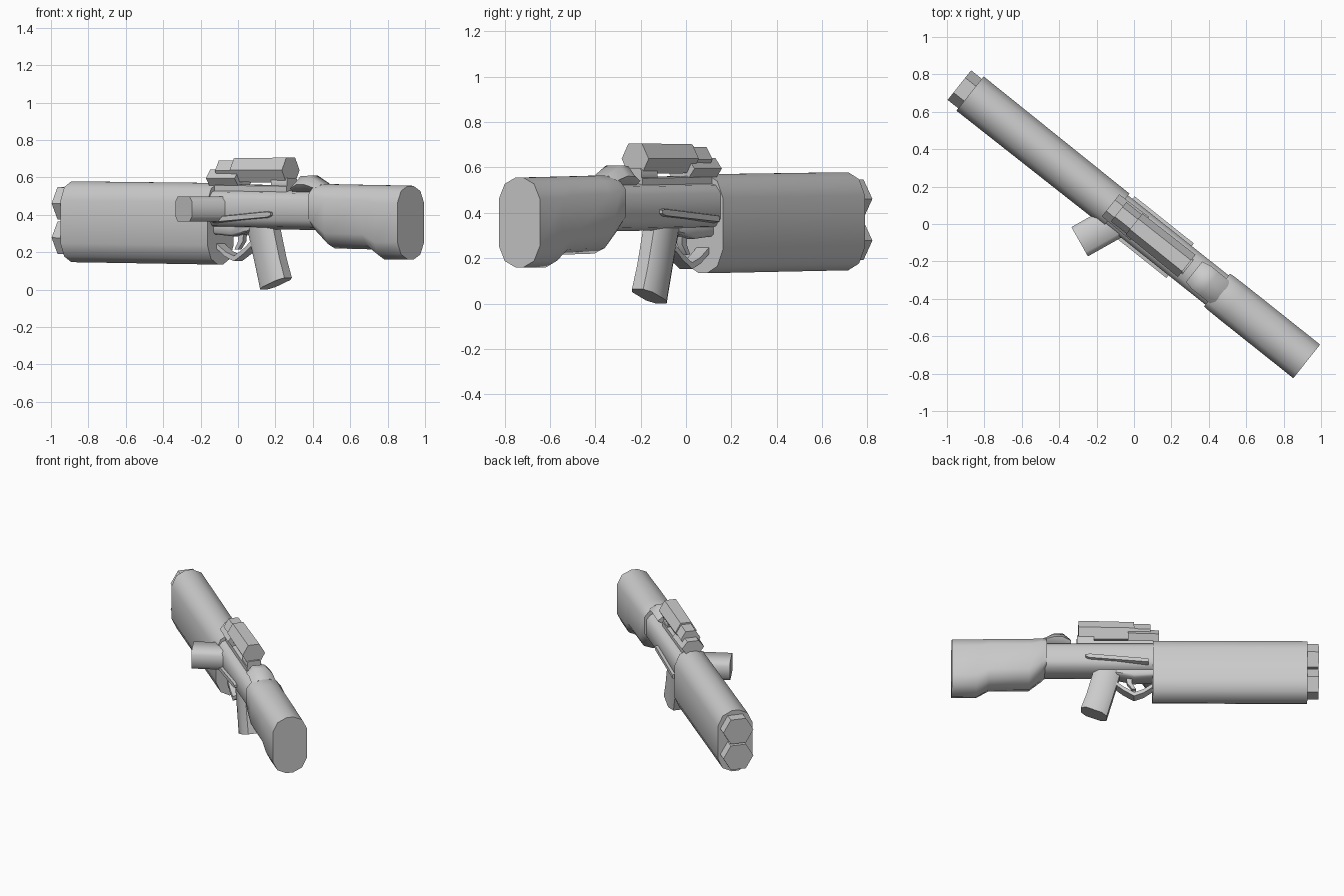
import bpy, bmesh, math
from mathutils import Vector

if "Cube" in bpy.data.objects:
    bpy.data.objects.remove(bpy.data.objects["Cube"])

ANG = math.radians(38.5)
U = Vector((math.cos(ANG), -math.sin(ANG), -0.012))   # along the weapon, muzzle to stock
V = Vector((math.sin(ANG), math.cos(ANG), 0))         # sideways


def place(p):
    return U * p[0] + V * p[1] + Vector((0, 0, p[2]))


def loft(name, rings, world=False):
    """Skin closed rings of equal point count and cap both ends."""
    bm = bmesh.new()
    vs = [[bm.verts.new(p if world else place(p)) for p in r] for r in rings]
    n = len(vs[0])
    for a, b in zip(vs, vs[1:]):
        for i in range(n):
            bm.faces.new((a[i], a[(i + 1) % n], b[(i + 1) % n], b[i]))
    bm.faces.new(vs[0])
    bm.faces.new(vs[-1])
    bmesh.ops.recalc_face_normals(bm, faces=bm.faces)
    me = bpy.data.meshes.new(name)
    bm.to_mesh(me)
    bm.free()
    ob = bpy.data.objects.new(name, me)
    bpy.context.collection.objects.link(ob)
    return ob


ROUND = [(.2, 1), (.72, .86), (1, .53)]
BOX = [(.78, 1), (1, .72)]
HEX = [(.5, 1), (1, 0)]


def section(s, top, bot, w, shape=ROUND, lean=0):
    """Symmetric cross-section at station s; lean shifts the bottom along s."""
    right = shape + [(a, -b) for a, b in reversed(shape) if b]
    pts = right + [(-a, b) for a, b in reversed(right)]
    m, h = (top + bot) / 2, (top - bot) / 2
    return [(s - lean * b, a * w, m + b * h)
            for i, (a, b) in enumerate(pts)]


def body(name, stations, shape=ROUND):
    return loft(name, [section(*st, shape) for st in stations])


# Barrel shroud and the two stacked muzzles
body("barrel_shroud", [(-1.12, .565, .133, .117), (-.12, .568, .132, .112)])
for name, z in (("upper_muzzle", .447), ("lower_muzzle", .263)):
    body(name, [(-1.193, z + .086, z - .086, .101), (-1.1, z + .086, z - .086, .101)], HEX)

# Receiver with lower housing
body("receiver", [(-.14, .535, .325, .1), (.6, .535, .325, .1)])
body("lower_housing", [(-.13, .37, .295, .06), (.0, .37, .285, .06), (.12, .37, .31, .055)], BOX)

# Stock
body("stock", [(.567, .562, .337, .112), (.6, .572, .30, .114), (.68, .571, .228, .115),
               (.94, .57, .226, .115), (1.02, .57, .172, .115), (1.18, .569, .174, .115)])

# Scope, its mounts and the rear sight
body("scope_body", [(0, .702, .575, .072), (.36, .71, .575, .076)], HEX)
body("scope_front", [(-.105, .688, .58, .066), (.02, .692, .58, .066)], HEX)
body("scope_front_mount", [(-.16, .64, .545, .075), (.04, .645, .545, .08)], HEX)
body("scope_rail", [(-.12, .562, .52, .05), (.37, .562, .52, .05)], BOX)
body("scope_rear_mount", [(.26, .60, .53, .045), (.37, .60, .53, .045)], BOX)
body("rear_sight", [(.41, .57, .52, .07), (.46, .612, .52, .08),
                    (.515, .615, .52, .08), (.6, .57, .52, .08)], HEX)

# Slanted side levers, one per side
for side, name in ((-1, "left_lever"), (1, "right_lever")):
    loft(name, [[(s, side * t, z + dz) for t, dz in
                 ((.085, -h), (.118, -h * .7), (.118, h * .7), (.085, h))]
                for s, z, h in ((-.09, .372, .018), (.29, .405, .02), (.315, .408, .01))])

# Pistol grip
OVAL = [(1, .55), (.6, 1), (-.6, 1), (-1, .55), (-1, -.55), (-.6, -1), (.6, -1), (1, -.55)]
loft("pistol_grip", [[(c + a * r, b * w, z + a * tilt) for a, b in OVAL]
                     for c, z, r, w, tilt in ((.26, .035, .083, .058, .032),
                                              (.225, .15, .083, .056, .02),
                                              (.165, .37, .09, .056, 0))])

# Trigger guard and trigger
GUARD = [(.13, .245), (.07, .195), (.0, .152), (-.06, .175), (-.13, .225)]
loft("trigger_guard", [[(s, -.035, z), (s, .035, z), (s, .035, z + .028), (s, -.035, z + .028)]
                       for s, z in GUARD])
loft("trigger", [[(s - r, -.015, z), (s - r, .015, z), (s + r, .015, z), (s + r, -.015, z)]
                 for s, z, r in ((.0, .215, .012), (.03, .26, .016), (.03, .31, .02))])

# Side handle sticking out at an angle
axis = Vector((-.87, -.49, 0))
across = Vector((.49, -.87, 0))
rings = []
for d in (-.02, .265):
    c = Vector((-.06, .035, .431)) + axis * d
    rings.append([c + across * (a * .09) + Vector((0, 0, b * .067))
                  for a, b in ((1, .6), (.72, 1), (-.72, 1), (-1, .6),
                               (-1, -.6), (-.72, -1), (.72, -1), (1, -.6))])
loft("side_handle", rings, world=True)

# Smooth shading with crisp edges
bpy.ops.object.select_all(action='SELECT')
bpy.context.view_layer.objects.active = bpy.data.objects["receiver"]
bpy.ops.object.shade_smooth_by_angle(angle=math.radians(50))
